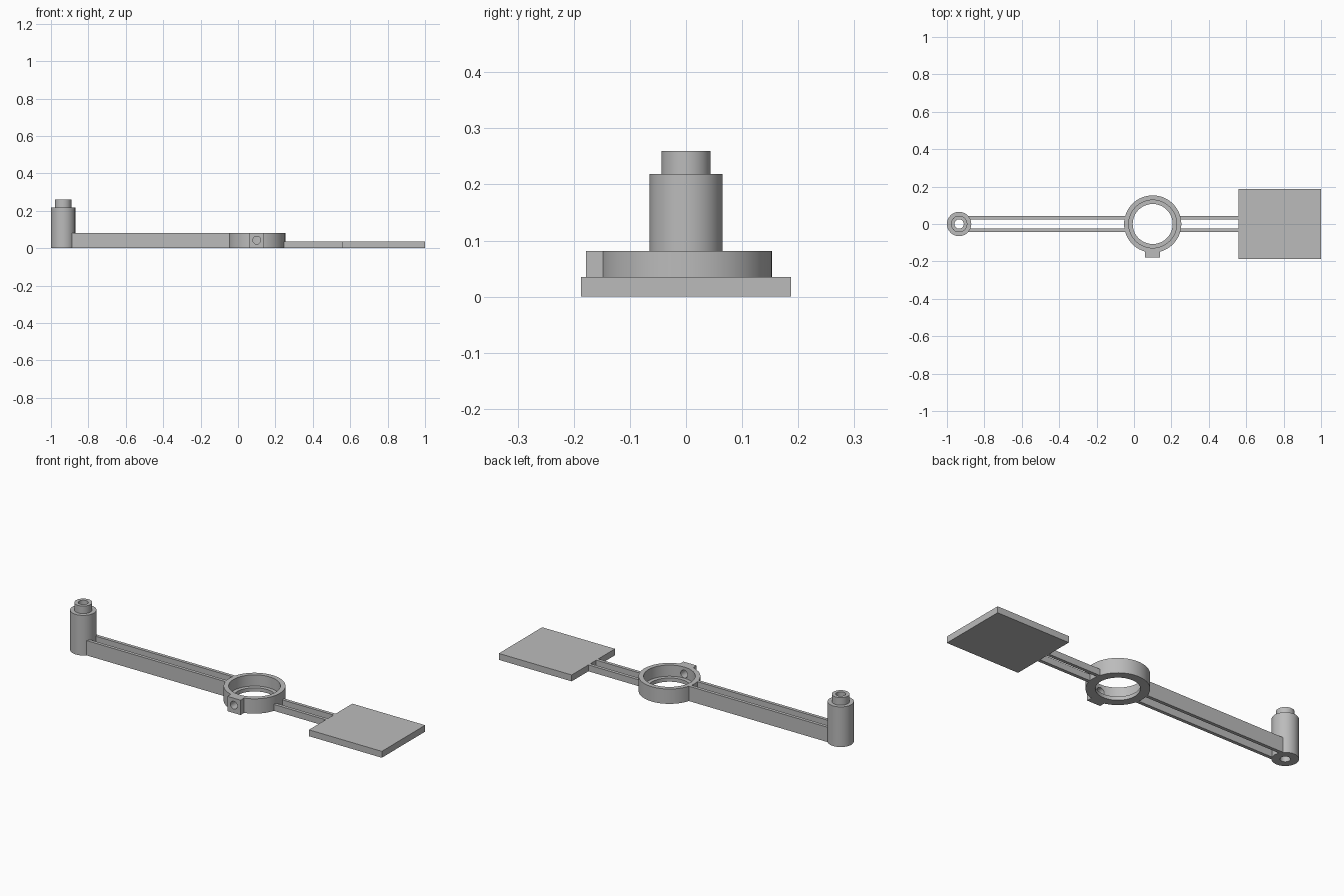
import bpy, bmesh, math

cube = bpy.data.objects.get("Cube")
if cube:
    bpy.data.objects.remove(cube, do_unlink=True)

grey = bpy.data.materials.new("grey")
grey.use_nodes = True
COLOUR = (0.5, 0.5, 0.5, 1)
grey.diffuse_color = COLOUR
grey.node_tree.nodes["Principled BSDF"].inputs["Base Color"].default_value = COLOUR

POST_X, POST_R = -0.935, 0.065
RING_X, RING_R = 0.1, 0.153
TOP, PLATE_TOP = 0.081, 0.035
SIDES = 64


def add(name, bm):
    bmesh.ops.recalc_face_normals(bm, faces=bm.faces)
    mesh = bpy.data.meshes.new(name)
    bm.to_mesh(mesh)
    bm.free()
    mesh.materials.append(grey)
    ob = bpy.data.objects.new(name, mesh)
    bpy.context.collection.objects.link(ob)
    return ob


def box(name, x0, x1, y0, y1, z0, z1):
    bm = bmesh.new()
    bmesh.ops.create_cube(bm, size=1)
    for v in bm.verts:
        v.co.x = x1 if v.co.x > 0 else x0
        v.co.y = y1 if v.co.y > 0 else y0
        v.co.z = z1 if v.co.z > 0 else z0
    return add(name, bm)


def lathe(name, x, profile):
    """Revolve a closed (radius, height) profile about a vertical axis."""
    bm = bmesh.new()
    rings = []
    for i in range(SIDES):
        a = 2 * math.pi * i / SIDES
        rings.append([bm.verts.new((x + r * math.cos(a), r * math.sin(a), z))
                      for r, z in profile])
    n = len(profile)
    for i in range(SIDES):
        a, b = rings[i], rings[(i + 1) % SIDES]
        for j in range(n):
            k = (j + 1) % n
            bm.faces.new((a[j], b[j], b[k], a[k]))
    return add(name, bm)


def cylinder(name, x, radius, z0, z1):
    bm = bmesh.new()
    loops = [[bm.verts.new((x + radius * math.cos(2 * math.pi * i / SIDES),
                            radius * math.sin(2 * math.pi * i / SIDES), z))
              for i in range(SIDES)] for z in (z0, z1)]
    for loop in loops:
        bm.faces.new(loop)
    for i in range(SIDES):
        k = (i + 1) % SIDES
        bm.faces.new((loops[0][i], loops[0][k], loops[1][k], loops[1][i]))
    return add(name, bm)


def cut(ob, cutter):
    mod = ob.modifiers.new("cut", "BOOLEAN")
    mod.operation = "DIFFERENCE"
    mod.solver = "EXACT"
    mod.object = cutter
    bpy.context.view_layer.objects.active = ob
    bpy.ops.object.modifier_apply(modifier=mod.name)


# Hollow end post with a narrower spigot
post = lathe("end_post", POST_X, [
    (0.025, 0), (POST_R, 0), (POST_R, 0.219), (0.044, 0.219),
    (0.044, 0.26), (0.025, 0.26)])

# Bearing ring with an inner ledge at its base
ring = lathe("bearing_ring", RING_X, [
    (0.107, 0), (RING_R, 0), (RING_R, TOP), (0.128, TOP),
    (0.128, 0.02), (0.107, 0.02)])

# Screw boss on the front of the ring
boss = box("screw_boss", 0.06, 0.14, -0.178, -0.13, 0, TOP)

# Flat end plate
plate = box("end_plate", 0.56, 1.0, -0.187, 0.187, 0, PLATE_TOP)

# Cutters: post and ring outlines, and the cross hole
post_cutter = cylinder("post_cutter", POST_X, POST_R, -0.1, 0.4)
ring_cutter = cylinder("ring_cutter", RING_X, RING_R, -0.1, 0.4)
bm = bmesh.new()
bmesh.ops.create_cone(bm, cap_ends=True, segments=32, radius1=0.021,
                      radius2=0.021, depth=0.2)
for v in bm.verts:
    x, y, z = v.co
    v.co = (RING_X + x, -0.15 + z, 0.043 + y)
hole_cutter = add("hole_cutter", bm)

# Twin rails either side of the ring, ends shaped to the round parts
for side, s in (("left", 1), ("right", -1)):
    y0, y1 = sorted((s * 0.025, s * 0.043))
    long_rail = box(side + "_long_rail", POST_X, RING_X, y0, y1, 0, TOP)
    cut(long_rail, post_cutter)
    cut(long_rail, ring_cutter)
    short_rail = box(side + "_short_rail", RING_X, 0.56, y0, y1, 0, PLATE_TOP)
    cut(short_rail, ring_cutter)

cut(boss, ring_cutter)
cut(boss, hole_cutter)
cut(ring, hole_cutter)

for helper in (post_cutter, ring_cutter, hole_cutter):
    bpy.data.objects.remove(helper, do_unlink=True)

# Smooth round walls, crisp edges
bpy.ops.object.select_all(action="DESELECT")
for ob in (post, ring, boss):
    ob.select_set(True)
bpy.context.view_layer.objects.active = ring
bpy.ops.object.shade_smooth_by_angle(angle=math.radians(30))
